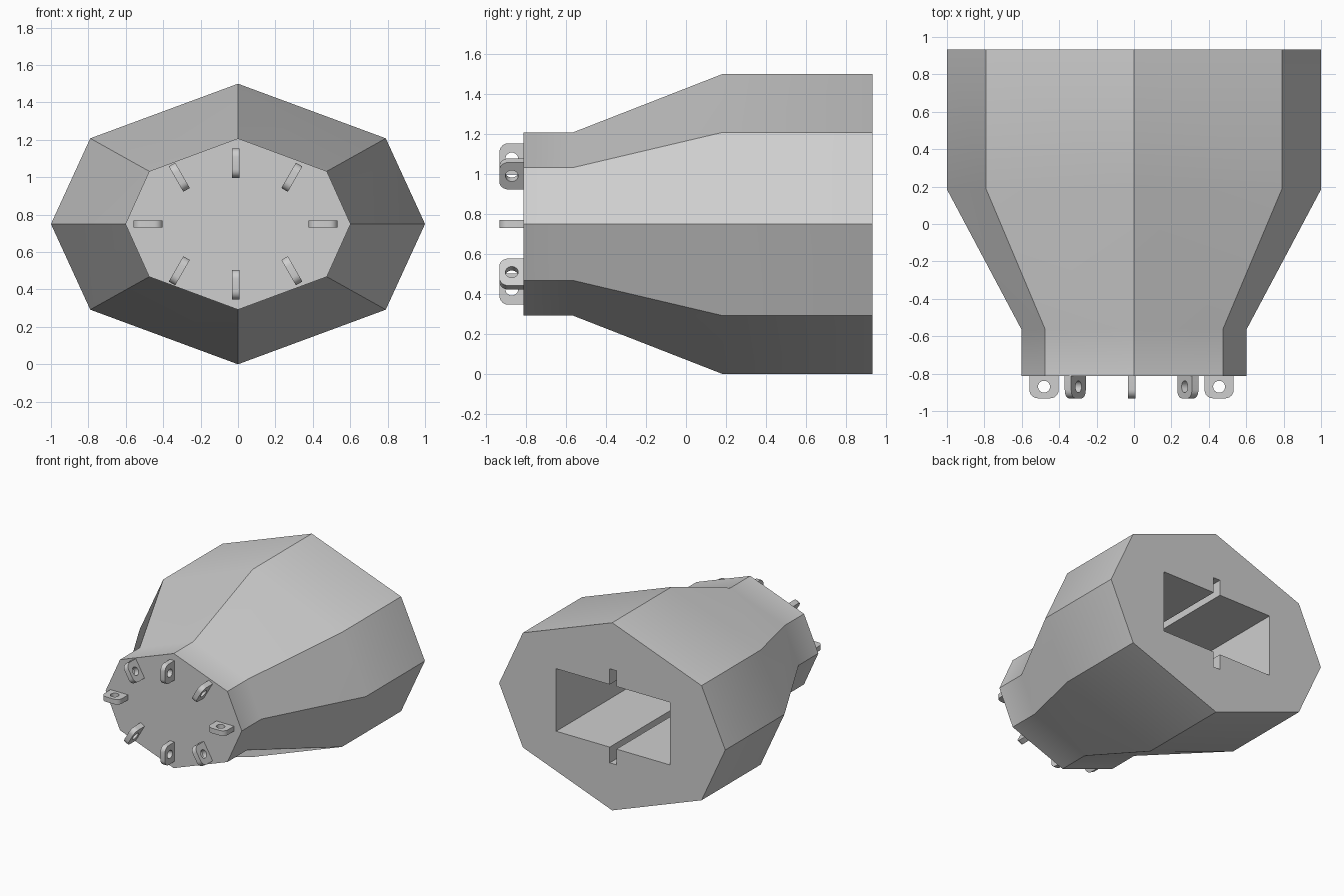
import bpy, bmesh, math
from mathutils import Vector

if "Cube" in bpy.data.objects:
    bpy.data.objects.remove(bpy.data.objects["Cube"], do_unlink=True)

MID = 0.75                       # height of the long axis
BACK, SHOULDER, NECK, FRONT = 0.932, 0.185, -0.563, -0.812

grey = bpy.data.materials.new("plain grey")
grey.use_nodes = True
grey.diffuse_color = (0.62, 0.62, 0.62, 1)
grey.node_tree.nodes["Principled BSDF"].inputs["Base Color"].default_value = grey.diffuse_color


def loft(name, rings):
    """Closed solid through a list of equal-length point rings."""
    bm = bmesh.new()
    loops = [[bm.verts.new(p) for p in ring] for ring in rings]
    n = len(loops[0])
    for a, b in zip(loops, loops[1:]):
        for i in range(n):
            j = (i + 1) % n
            bm.faces.new((a[i], a[j], b[j], b[i]))
    bm.faces.new(loops[0])
    bm.faces.new(loops[-1])
    bmesh.ops.recalc_face_normals(bm, faces=bm.faces)
    mesh = bpy.data.meshes.new(name)
    bm.to_mesh(mesh)
    bm.free()
    mesh.materials.append(grey)
    obj = bpy.data.objects.new(name, mesh)
    bpy.context.collection.objects.link(obj)
    return obj


def cut(obj, cutter):
    """Subtract the cutter, bake the result and drop the cutter."""
    mod = obj.modifiers.new("cut", 'BOOLEAN')
    mod.operation, mod.solver, mod.object = 'DIFFERENCE', 'EXACT', cutter
    cutter.hide_render = True
    deps = bpy.context.evaluated_depsgraph_get()
    mesh = bpy.data.meshes.new_from_object(obj.evaluated_get(deps))
    obj.modifiers.clear()
    obj.data = mesh
    bpy.data.objects.remove(cutter, do_unlink=True)


def smooth(obj):
    bpy.ops.object.select_all(action='DESELECT')
    obj.select_set(True)
    bpy.context.view_layer.objects.active = obj
    bpy.ops.object.shade_smooth_by_angle(angle=math.radians(30))


def octagon(y, a, b, c, d):
    """Stretched octagon: side tip a, top tip b, diagonal corner (c, d)."""
    pts = [(a, 0), (c, d), (0, b), (-c, d), (-a, 0), (-c, -d), (0, -b), (c, -d)]
    return [(x, y, MID + z) for x, z in pts]


# Tapered eight-sided body
wide = (1.0, 0.75, 0.79, 0.458)
narrow = (0.602, 0.458, 0.475, 0.282)
body = loft("body", [octagon(FRONT, *narrow), octagon(NECK, *narrow),
                     octagon(SHOULDER, *wide), octagon(BACK, *wide)])

# Socket in the back: wide rectangle crossed by a thin upright slot
w, h, s, t = 0.503, 0.25, 0.03, 0.376
quarter = [(w, h), (s, h), (s, t)]
cross = (quarter + [(-x, z) for x, z in reversed(quarter)]
         + [(-x, -z) for x, z in quarter] + [(x, -z) for x, z in reversed(quarter)])
socket = loft("socket_cutter", [[(x - 0.008, y, MID + z) for x, z in cross]
                                for y in (BACK - 1.0, BACK + 0.1)])
cut(body, socket)
smooth(body)

# Lug: plate with two rounded outer corners and a round hole
half, reach, r, thick = 0.078, 0.12, 0.045, 0.02
outline = [(half, 0.01), (-half, 0.01)]
for side, start in ((-1, 180), (1, 270)):
    for k in range(7):
        ang = math.radians(start + 15 * k)
        outline.append((side * (half - r) + r * math.cos(ang),
                        -reach + r + r * math.sin(ang)))
circle = [(0.032 * math.cos(math.tau * k / 24), -0.058 + 0.032 * math.sin(math.tau * k / 24))
          for k in range(24)]
lug = loft("lug_1", [[(x, y, z) for x, y in outline] for z in (-thick, thick)])
drill = loft("drill_cutter", [[(x, y, z) for x, y in circle] for z in (-0.1, 0.1)])
cut(lug, drill)
smooth(lug)

# Eight lugs around the front plate, each pointing outward
places = [(0.468, 0, 0), (0.301, 0.25, 60), (0, 0.325, 90), (-0.301, 0.25, 120),
          (-0.468, 0, 180), (-0.301, -0.25, 240), (0, -0.325, 270), (0.301, -0.25, 300)]
for i, (x, z, deg) in enumerate(places):
    obj = lug
    if i:
        obj = bpy.data.objects.new(f"lug_{i + 1}", lug.data)
        bpy.context.collection.objects.link(obj)
    obj.location = Vector((x - 0.013, FRONT, MID + z))
    obj.rotation_euler = (0, -math.radians(deg), 0)
